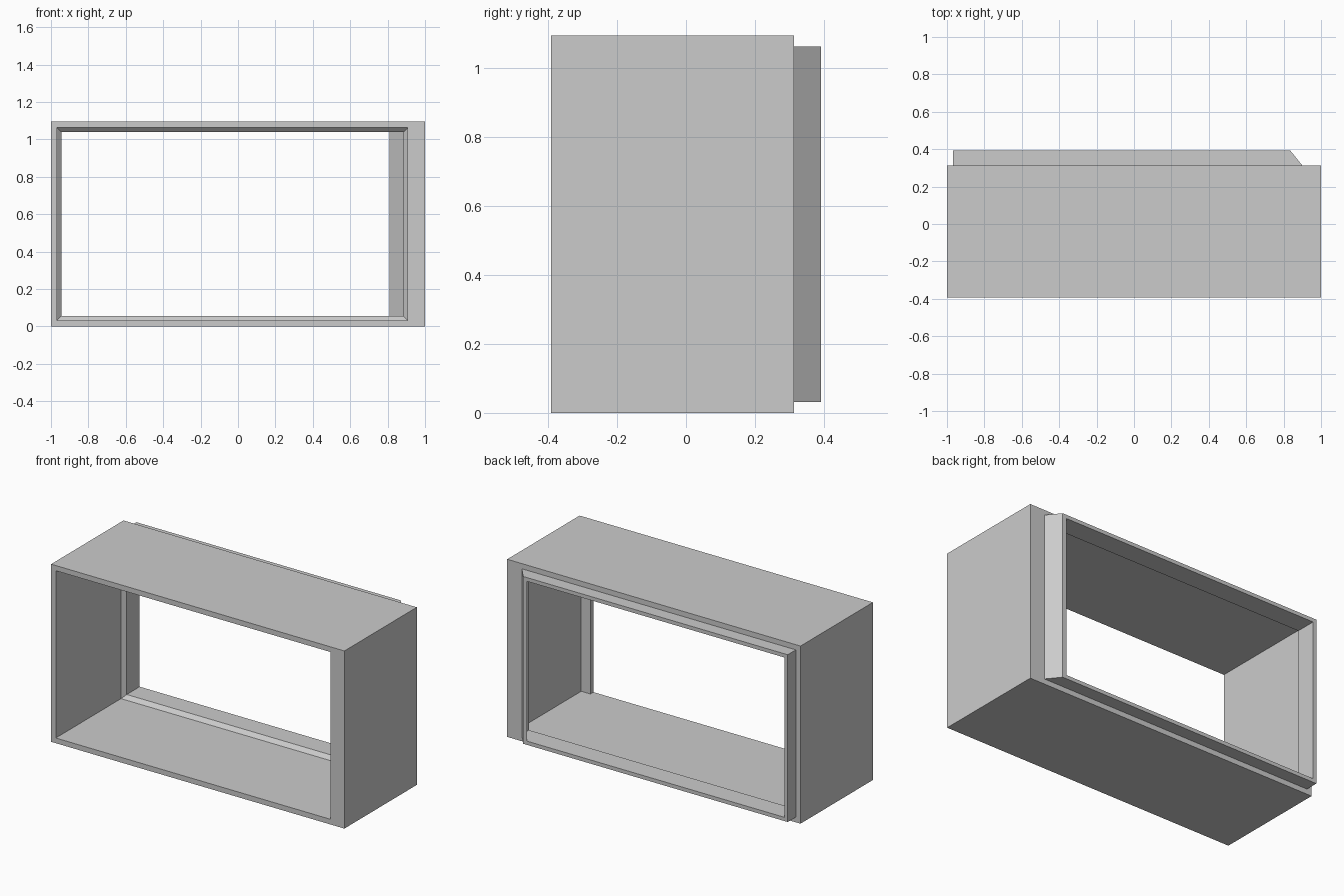
import bpy
import bmesh

cube = bpy.data.objects.get("Cube")
if cube:
    bpy.data.objects.remove(cube, do_unlink=True)

# Material
grey = bpy.data.materials.new("light grey")
grey.use_nodes = True
colour = (0.6, 0.6, 0.6, 1)
grey.diffuse_color = colour
grey.node_tree.nodes["Principled BSDF"].inputs["Base Color"].default_value = colour

# Depths and nested outlines
FRONT, STEP, BACK = -0.392, 0.313, 0.392
LIP_BACK, CHAMFER_FRONT, CHAMFER_BACK, BEND = -0.362, 0.243, 0.266, 0.3
HEIGHT, WALL, RIM = 1.095, 0.032, 0.055


def ring(y, right, inset):
    """Rectangle across the depth axis; its right edge is set on its own."""
    left = -1 + inset
    return [(left, y, inset), (right, y, inset),
            (right, y, HEIGHT - inset), (left, y, HEIGHT - inset)]


def loft(name, rings):
    """Skin a chain of rectangles with flat quads."""
    bm = bmesh.new()
    loops = [[bm.verts.new(p) for p in r] for r in rings]
    for a, b in zip(loops, loops[1:]):
        for i in range(4):
            j = (i + 1) % 4
            bm.faces.new((a[i], b[i], b[j], a[j]))
    bmesh.ops.remove_doubles(bm, verts=bm.verts, dist=0.0001)
    mesh = bpy.data.meshes.new(name)
    bm.to_mesh(mesh)
    bm.free()
    mesh.materials.append(grey)
    obj = bpy.data.objects.new(name, mesh)
    bpy.context.collection.objects.link(obj)
    return obj


collar_base = ring(STEP, 0.9, WALL)
chamfer_ring = ring(CHAMFER_FRONT, 0.908, WALL)

# Casing: inner walls, one-sided front lip, outer walls and rear step
loft("casing", [
    chamfer_ring,
    ring(CHAMFER_FRONT, 1 - WALL, WALL),
    ring(LIP_BACK, 1 - WALL, WALL),
    ring(LIP_BACK, 0.905, WALL),
    ring(FRONT, 0.905, WALL),
    ring(FRONT, 1, 0),
    ring(STEP, 1, 0),
    collar_base,
])

# Rear collar: slanted on one side, with a chamfered inner entry
loft("rear_collar", [
    collar_base,
    ring(BACK, 0.836, WALL),
    ring(BACK, 0.81, RIM),
    ring(BEND, 0.885, RIM),
    ring(CHAMFER_BACK, 0.885, RIM),
    chamfer_ring,
])
